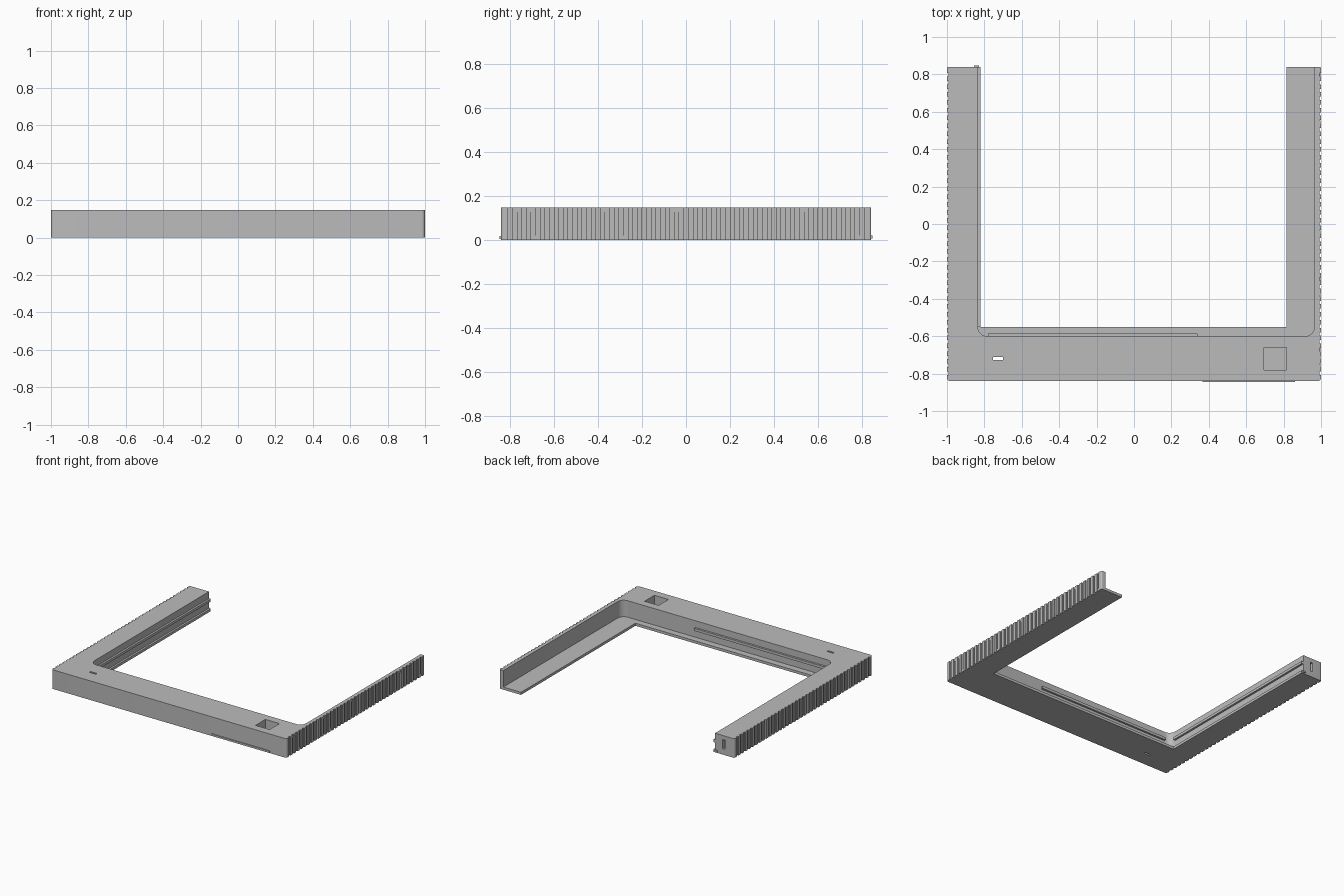
import bpy, bmesh, math
from mathutils import Vector

if "Cube" in bpy.data.objects:
    bpy.data.objects.remove(bpy.data.objects["Cube"])

HEIGHT, LEDGE, DEPTH = 0.147, 0.02, 0.84
PITCH, GROOVE_W, GROOVE_D = 0.042, 0.018, 0.009

grey = bpy.data.materials.new("plain grey")
grey.use_nodes = True
colour = (0.5, 0.5, 0.5, 1)
grey.diffuse_color = colour
grey.node_tree.nodes["Principled BSDF"].inputs["Base Color"].default_value = colour


def add_object(name, bm):
    bmesh.ops.recalc_face_normals(bm, faces=bm.faces)
    mesh = bpy.data.meshes.new(name)
    bm.to_mesh(mesh)
    bm.free()
    mesh.materials.append(grey)
    obj = bpy.data.objects.new(name, mesh)
    bpy.context.collection.objects.link(obj)
    return obj


def box(name, x, y, z):
    """Box from (min, max) pairs."""
    bm = bmesh.new()
    bmesh.ops.create_cube(bm, size=1)
    for v in bm.verts:
        v.co = [(a + b) / 2 + c * (b - a) for (a, b), c in zip((x, y, z), v.co)]
    return add_object(name, bm)


def prism(name, outline, z0, z1):
    bm = bmesh.new()
    face = bm.faces.new([bm.verts.new((x, y, z0)) for x, y in outline])
    new = bmesh.ops.extrude_face_region(bm, geom=[face])["geom"]
    verts = [g for g in new if isinstance(g, bmesh.types.BMVert)]
    bmesh.ops.translate(bm, verts=verts, vec=(0, 0, z1 - z0))
    return add_object(name, bm)


def corner(x, y, sx, sy, radius, flip=False, steps=6):
    """Rounded corner whose tip points along (sx, sy)."""
    if radius == 0:
        return [(x, y)]
    cx, cy = x - sx * radius, y - sy * radius
    pts = []
    for i in range(steps + 1):
        a = math.pi / 2 * i / steps
        pts.append((cx + sx * radius * math.cos(a), cy + sy * radius * math.sin(a)))
    return pts[::-1] if flip else pts


def ribbed_side(side):
    """Points of a grooved outer side, running towards the back."""
    count = 39
    pts = []
    for i in range(count):
        y = (i - (count - 1) / 2) * PITCH
        lo, hi = y - GROOVE_W / 2, y + GROOVE_W / 2
        inner = side * (1 - GROOVE_D)
        pts += [(side, lo), (inner, lo), (inner, hi), (side, hi)]
    return pts


def u_outline(left, right, front, radius):
    r = 0.018
    pts = corner(-1, -DEPTH, -1, -1, r)
    pts += corner(1, -DEPTH, 1, -1, r, True)
    pts += ribbed_side(1)
    pts += corner(1, DEPTH, 1, 1, r / 2)
    pts += [(right, DEPTH)] + corner(right, front, 1, -1, radius)
    pts += corner(left, front, -1, -1, radius, True) + [(left, DEPTH)]
    pts += corner(-1, DEPTH, -1, 1, r / 2, True)
    return pts + ribbed_side(-1)[::-1]


def combine(target, tool, operation):
    mod = target.modifiers.new(operation.lower(), "BOOLEAN")
    mod.object, mod.operation, mod.solver = tool, operation, "EXACT"
    bpy.context.view_layer.objects.active = target
    bpy.ops.object.modifier_apply(modifier=mod.name)
    bpy.data.objects.remove(tool)


# U-shaped frame on a thin ledge
frame = prism("frame", u_outline(-0.835, 0.965, -0.6, 0.05), 0, HEIGHT)
ledge = prism("ledge", u_outline(-0.82, 0.815, -0.55, 0), 0, LEDGE)
combine(frame, ledge, "UNION")

# Square pocket, through slot and recess in the arm end
for name, x, y, z in (
    ("pocket", (0.695, 0.815), (-0.78, -0.66), (0.07, 0.2)),
    ("slot", (-0.755, -0.7), (-0.727, -0.712), (-0.1, 0.2)),
    ("recess", (-0.92, -0.9), (0.8, 0.9), (0.045, 0.115)),
):
    combine(frame, box(name, x, y, z), "DIFFERENCE")

bpy.ops.object.select_all(action="DESELECT")
frame.select_set(True)
bpy.context.view_layer.objects.active = frame
bpy.ops.object.shade_smooth_by_angle(angle=math.radians(30))

# Rails on the inner walls
box("side_rail", (-0.84, -0.82), (-0.55, DEPTH), (0.075, 0.095))
box("front_rail", (-0.78, 0.34), (-0.605, -0.585), (0.075, 0.095))

# Thin lip on the front and tab on the arm end
box("front_lip", (0.365, 0.86), (-0.846, -0.835), (0.004, 0.018))
box("end_tab", (-0.855, -0.83), (0.83, 0.847), (0.008, 0.02))

# Small clips sitting in the right side grooves
for i, (y, top) in enumerate(((-0.77, True), (-0.72, True), (-0.67, False), (-0.38, True),
                              (-0.28, False), (-0.04, True), (0.55, True), (0.78, False))):
    y = round(y / PITCH) * PITCH
    z = (HEIGHT - 0.02, HEIGHT - 0.002) if top else (0.002, 0.02)
    box(f"groove_clip_{i + 1}", (0.985, 0.996), (y - 0.008, y + 0.008), z)
